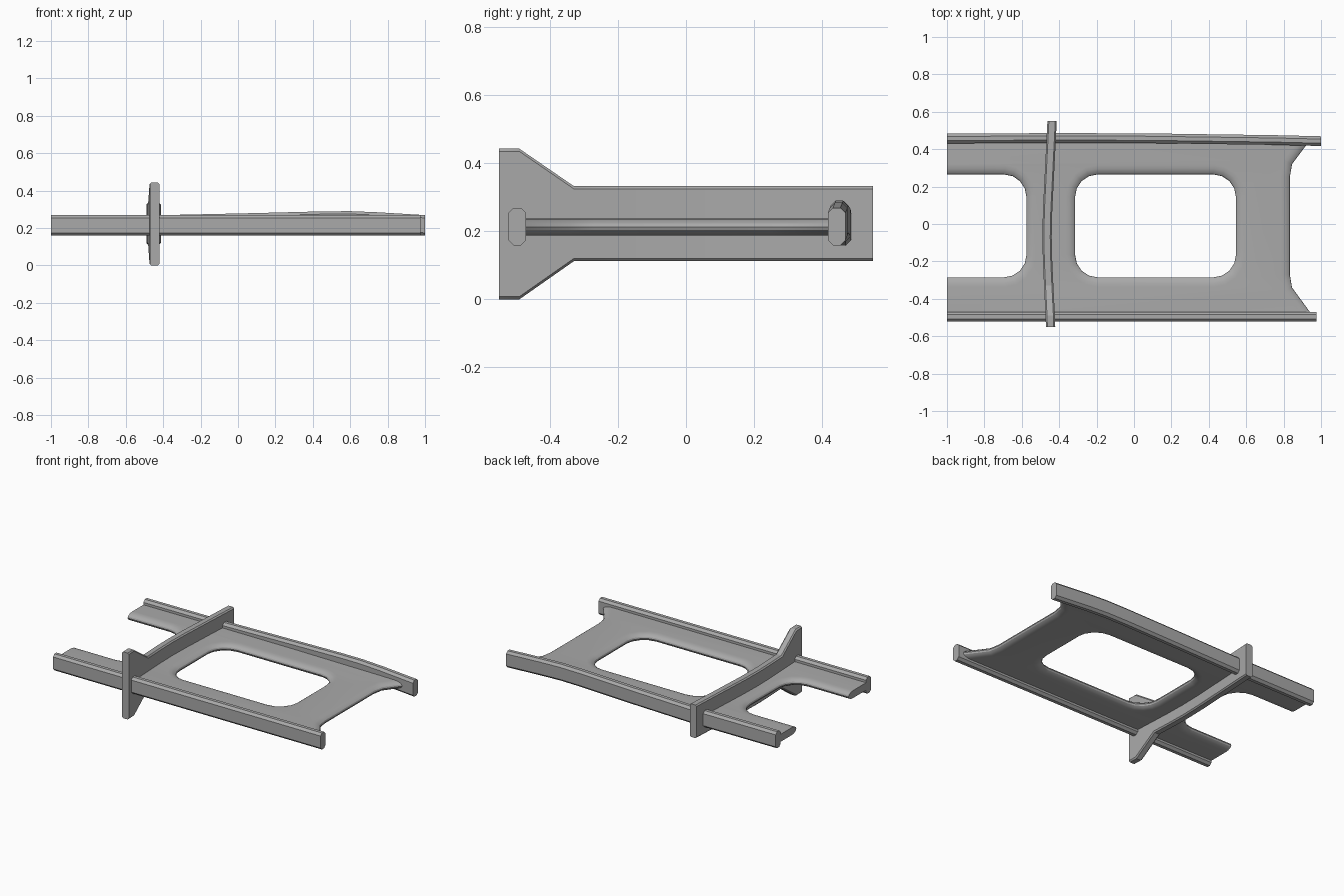
import bpy, bmesh, math
from mathutils import Vector

cube = bpy.data.objects.get("Cube")
if cube:
    bpy.data.objects.remove(cube)

grey = bpy.data.materials.new("plain grey")
grey.use_nodes = True
grey.diffuse_color = (0.4, 0.4, 0.4, 1)
grey.node_tree.nodes["Principled BSDF"].inputs["Base Color"].default_value = (0.4, 0.4, 0.4, 1)


def finish(name, bm):
    bmesh.ops.recalc_face_normals(bm, faces=bm.faces)
    mesh = bpy.data.meshes.new(name)
    bm.to_mesh(mesh)
    bm.free()
    mesh.materials.clear()
    mesh.materials.append(grey)
    obj = bpy.data.objects.new(name, mesh)
    bpy.context.collection.objects.link(obj)
    bpy.ops.object.select_all(action='DESELECT')
    obj.select_set(True)
    bpy.context.view_layer.objects.active = obj
    bpy.ops.object.shade_smooth_by_angle(angle=math.radians(30))
    return obj


def loft(name, stations, side, chamfer):
    """Sweep a chamfered rectangle through (centre, half width, half height)."""
    bm = bmesh.new()
    rings = []
    for centre, w, h in stations:
        a, b = w - chamfer, h - chamfer
        outline = [(w, -b), (w, b), (a, h), (-a, h), (-w, b), (-w, -b), (-a, -h), (a, -h)]
        rings.append([bm.verts.new(Vector(centre) + side * u + Vector((0, 0, v)))
                      for u, v in outline])
    for r, s in zip(rings, rings[1:]):
        for i in range(8):
            j = (i + 1) % 8
            bm.faces.new((r[i], r[j], s[j], s[i]))
    bm.faces.new(rings[0])
    bm.faces.new(rings[-1])
    return finish(name, bm)


def corner(x, y, sx, sy, reverse=False, r=0.12):
    """Rounded corner of an opening, from its side edge to its long edge."""
    pts = []
    for i in range(5):
        t = math.pi / 2 * i / 4
        pts.append((x + sx * r * (math.cos(t) - 1), y + sy * r * (math.sin(t) - 1)))
    return pts[::-1] if reverse else pts


# Side rails: straight at the front, gently arched at the back
Y = Vector((0, 1, 0))
loft("front_rail", [((x, -0.496, 0.214), 0.026, 0.055) for x in (-1, 0.975)], Y, 0.015)
arch = [(-1, 0.457, 0.214), (-0.4, 0.46, 0.214), (0.1, 0.458, 0.225), (0.45, 0.453, 0.234),
        (0.6, 0.451, 0.235), (0.75, 0.449, 0.229), (1, 0.443, 0.214)]
loft("back_rail", [(p, 0.026, 0.055) for p in arch], Y, 0.015)

# Upright cross plate, slightly bowed, with a flared front end
plate = [(-0.55, 0, 0.443), (-0.49, 0, 0.443), (-0.33, 0.112, 0.333), (-0.2, 0.112, 0.333),
         (-0.07, 0.112, 0.333), (0.07, 0.112, 0.333), (0.25, 0.112, 0.333), (0.55, 0.112, 0.333)]
bow = [-0.446, -0.448, -0.456, -0.462, -0.465, -0.462, -0.453, -0.438]
loft("cross_plate", [((x, y, (lo + hi) / 2), 0.025, (hi - lo) / 2)
                     for (y, lo, hi), x in zip(plate, bow)], Vector((1, 0, 0)), 0.008)

# Deck with a window, an open bay at one end and soft rolled edges
y0, y1 = -0.285, 0.265
outer = [(-1.3, -0.6), (1.04, -0.6), (0.94, -0.47), (0.845, -0.34), (0.833, -0.27),
         (0.833, 0.25), (0.845, 0.32), (0.92, 0.42), (1.06, 0.6), (-1.3, 0.6), (-1.3, y1)]
outer += corner(-0.575, y1, 1, 1, True) + corner(-0.575, y0, 1, -1) + [(-1.3, y0)]
window = (corner(0.545, y1, 1, 1) + corner(-0.315, y1, -1, 1, True)
          + corner(-0.315, y0, -1, -1) + corner(0.545, y0, 1, -1, True))
roll = 0.05
curve = bpy.data.curves.new("deck_outline", 'CURVE')
curve.dimensions = '2D'
curve.fill_mode = 'BOTH'
curve.bevel_depth = roll
curve.offset = -roll
curve.bevel_resolution = 3
for pts in (outer, window):
    spline = curve.splines.new('POLY')
    spline.points.add(len(pts) - 1)
    for p, (x, y) in zip(spline.points, pts):
        p.co = (x, y, 0, 1)
    spline.use_cyclic_u = True
helper = bpy.data.objects.new("deck_outline", curve)
bpy.context.collection.objects.link(helper)
deps = bpy.context.evaluated_depsgraph_get()
mesh = bpy.data.meshes.new_from_object(helper.evaluated_get(deps))
bpy.data.objects.remove(helper)
bm = bmesh.new()
bm.from_mesh(mesh)
bpy.data.meshes.remove(mesh)
bmesh.ops.remove_doubles(bm, verts=bm.verts, dist=0.0005)
for v in bm.verts:
    v.co.z = 0.213 + v.co.z * 0.5

# Trim the deck flush with the open end and the rail centres
for point, normal in (((-1, 0, 0), (-1, 0, 0)), ((0, -0.496, 0), (0, -1, 0)),
                      ((0, 0.452, 0), (0, 1, 0))):
    geom = bm.verts[:] + bm.edges[:] + bm.faces[:]
    bmesh.ops.bisect_plane(bm, geom=geom, plane_co=point, plane_no=normal, clear_outer=True)
    bmesh.ops.holes_fill(bm, edges=[e for e in bm.edges if e.is_boundary], sides=0)
finish("deck", bm)
